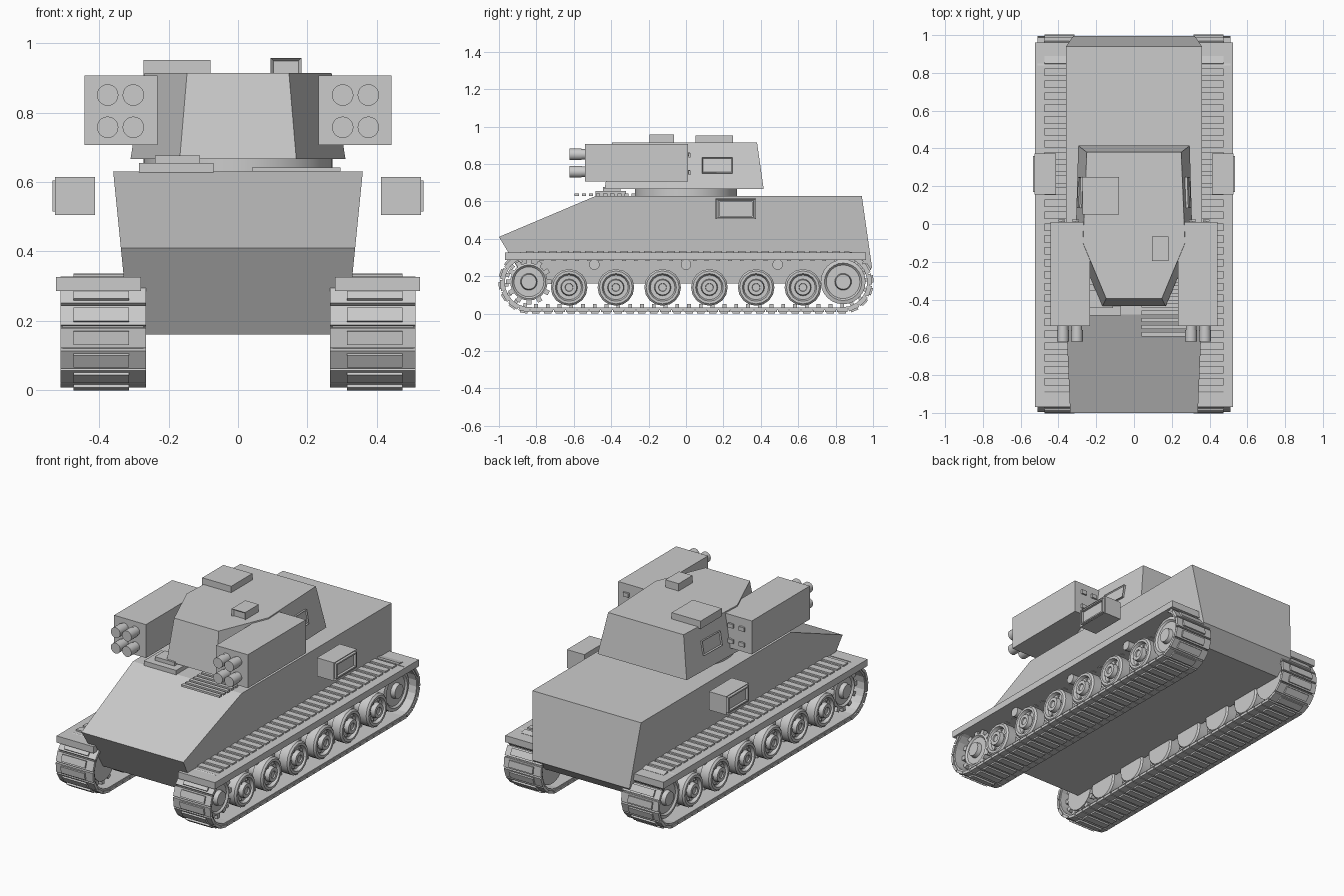
import bpy, bmesh
from math import pi, sin, cos, atan2
from mathutils import Matrix, Vector

if "Cube" in bpy.data.objects:
    bpy.data.objects.remove(bpy.data.objects["Cube"])

grey = bpy.data.materials.new("light_grey")
grey.use_nodes = True
grey.diffuse_color = (0.6, 0.6, 0.6, 1)
grey.node_tree.nodes["Principled BSDF"].inputs["Base Color"].default_value = (0.6, 0.6, 0.6, 1)


def finish(bm, name, mirror=False, smooth=False):
    """Turn a bmesh into a named object, mirrored across x when asked."""
    bmesh.ops.recalc_face_normals(bm, faces=bm.faces)
    mesh = bpy.data.meshes.new(name)
    bm.to_mesh(mesh)
    bm.free()
    mesh.materials.append(grey)
    ob = bpy.data.objects.new(name, mesh)
    bpy.context.collection.objects.link(ob)
    if mirror:
        ob.modifiers.new("Mirror", 'MIRROR')
    if smooth:
        bpy.ops.object.select_all(action='DESELECT')
        ob.select_set(True)
        bpy.context.view_layer.objects.active = ob
        bpy.ops.object.shade_smooth_by_angle(angle=0.6)
    return ob


def add_box(bm, x, y, z, turn=None):
    """Box from (min, max) pairs; returns its faces."""
    size = Matrix.Diagonal((x[1] - x[0], y[1] - y[0], z[1] - z[0], 1))
    mid = Matrix.Translation((sum(x) / 2, sum(y) / 2, sum(z) / 2))
    m = (turn or Matrix()) @ mid @ size
    verts = bmesh.ops.create_cube(bm, size=1, matrix=m)["verts"]
    return list({f for v in verts for f in v.link_faces})


def inset_side(bm, faces, direction, thickness, depth):
    """Frame and recess the face that looks along a direction."""
    bm.normal_update()
    face = max(faces, key=lambda f: f.normal.dot(Vector(direction)))
    bmesh.ops.inset_region(bm, faces=[face], thickness=thickness, depth=0)
    bmesh.ops.translate(bm, verts=face.verts, vec=-depth * Vector(direction))


def box(name, x, y, z, mirror=False):
    bm = bmesh.new()
    add_box(bm, x, y, z)
    return finish(bm, name, mirror)


def loft(name, lower, upper):
    """Solid between two matching loops of points."""
    bm = bmesh.new()
    a, b = [[bm.verts.new(p) for p in loop] for loop in (lower, upper)]
    n = len(a)
    for i in range(n):
        bm.faces.new((a[i], a[(i + 1) % n], b[(i + 1) % n], b[i]))
    bm.faces.new(a[::-1])
    bm.faces.new(b)
    return finish(bm, name)


def add_lathe(bm, profile, y, z, segments):
    """Spin (x, radius) points about an axle parallel to x."""
    rings = [[bm.verts.new((x, y + r * cos(2 * pi * i / segments), z + r * sin(2 * pi * i / segments)))
              for i in range(segments)] for x, r in profile]
    for a, b in zip(rings, rings[1:]):
        for i in range(segments):
            j = (i + 1) % segments
            bm.faces.new((a[i], a[j], b[j], b[i]))
    bm.faces.new(rings[0])
    bm.faces.new(rings[-1])


def add_rod(bm, x, z, radius, y0, y1, segments=20):
    m = Matrix.Translation((x, (y0 + y1) / 2, z)) @ Matrix.Rotation(pi / 2, 4, 'X')
    bmesh.ops.create_cone(bm, cap_ends=True, segments=segments, radius1=radius,
                          radius2=radius, depth=y1 - y0, matrix=m)


# Hull: side profile widened towards the top
profile = [(-1, .41), (-.48, .63), (.94, .63), (.995, .245), (.9, .16), (-.85, .16)]
half = lambda z: .36 - .1 * (.63 - z)
loft("hull", [(-half(z), y, z) for y, z in profile], [(half(z), y, z) for y, z in profile])

# Turret ring and faceted turret
bm = bmesh.new()
bmesh.ops.create_cone(bm, cap_ends=True, segments=48, radius1=.273, radius2=.273, depth=.05,
                      matrix=Matrix.Translation((0, 0, .645)))
finish(bm, "turret_ring", smooth=True)


def turret_loop(points, z):
    return [(x, y, z) for x, y in points] + [(-x, y, z) for x, y in reversed(points)]


loft("turret", turret_loop([(.168, -.435), (.31, -.1), (.295, .415)], .667),
     turret_loop([(.147, -.395), (.27, -.1), (.25, .38)], .914))

# Turret side panels, leaning with the wall
bm = bmesh.new()
lean = Matrix.Translation((.284, .167, .792)) @ Matrix.Rotation(-.165, 4, 'Y') @ Matrix.Rotation(.035, 4, 'Z')
inset_side(bm, add_box(bm, (-.03, .008), (-.082, .082), (-.042, .042), lean), (1, 0, 0), .008, .006)
finish(bm, "turret_side_panel", mirror=True)

# Roof hatch and sight
box("roof_hatch", (-.272, -.08), (.05, .25), (.905, .952))
bm = bmesh.new()
inset_side(bm, add_box(bm, (.094, .183), (-.195, -.065), (.905, .958)), (0, -1, 0), .012, .01)
finish(bm, "roof_sight")

# Launcher pods with four tubes and rear connectors
box("launcher_pod", (.232, .443), (-.54, .01), (.707, .907), mirror=True)
tubes, plugs = bmesh.new(), bmesh.new()
for x in (.302, .376):
    for z in (.758, .851):
        add_rod(tubes, x, z, .028, -.62, -.53)
        add_rod(tubes, x, z, .031, -.622, -.56)
        add_rod(plugs, x, z, .009, .0, .022, 10)
        add_box(plugs, (x - .01, x + .025), (.014, .024), (z - .016, z + .008))
finish(tubes, "launch_tubes", mirror=True, smooth=True)
finish(plugs, "pod_connectors", mirror=True)

# Front deck: stepped hatch and grille slats
box("deck_hatch", (-.285, -.07), (-.485, -.32), (.6, .655))
box("deck_hatch_lid", (-.24, -.11), (-.445, -.35), (.65, .677))
bm = bmesh.new()
for i in range(9):
    y = -.595 + i * .038
    add_box(bm, (.04, .295), (y, y + .022), (.63, .642))
finish(bm, "deck_grille")

# Side stowage boxes with a framed outer face
bm = bmesh.new()
inset_side(bm, add_box(bm, (.413, .528), (.157, .373), (.505, .615)), (1, 0, 0), .012, .008)
add_box(bm, (.5, .535), (.17, .36), (.515, .523))
add_box(bm, (.5, .535), (.17, .36), (.597, .605))
add_box(bm, (.5, .535), (.17, .178), (.515, .605))
add_box(bm, (.5, .535), (.352, .36), (.515, .605))
finish(bm, "stowage_box", mirror=True)

# Fenders
box("fender", (.28, .525), (-.968, .962), (.286, .326), mirror=True)

# Tracks: belt plus links and pads round a stadium path
END, MID, RADIUS = .835, .1675, .15
straight, arc = 2 * END, pi * RADIUS
LENGTH = 2 * (straight + arc)


def on_track(s):
    """Frame at distance s: local y runs along the path, local z points outward."""
    side, s = divmod(s, straight + arc)
    if s < straight:
        y, angle = -END + s, 0
    else:
        y, angle = END, -(s - straight) / RADIUS
    flip = Matrix.Rotation(pi * side, 4, 'X')
    return Matrix.Translation((0, 0, MID)) @ flip @ Matrix.Translation((0, y, 0)) @ Matrix.Rotation(angle, 4, 'X')


bm = bmesh.new()
LINKS = 68
for i in range(LINKS):
    m = on_track(i * LENGTH / LINKS)
    add_box(bm, (.266, .512), (-.029, .029), (.142, .158), m)
    add_box(bm, (.315, .474), (-.02, .02), (.15, .1675), m)
    add_box(bm, (.38, .405), (-.01, .01), (.115, .145), m)
finish(bm, "track_links", mirror=True)

bm = bmesh.new()
STEPS = 96
rings = []
for i in range(STEPS):
    m = on_track(i * LENGTH / STEPS)
    rings.append([bm.verts.new(m @ Vector(p)) for p in
                  ((.272, 0, .134), (.506, 0, .134), (.506, 0, .148), (.272, 0, .148))])
for a, b in zip(rings, rings[1:] + rings[:1]):
    for k in range(4):
        bm.faces.new((a[k], a[(k + 1) % 4], b[(k + 1) % 4], b[k]))
finish(bm, "track_belt", mirror=True)

# Road wheels: paired dished rims with hub and bolts
bm = bmesh.new()
for i in range(6):
    y = -.625 + i * .25
    add_lathe(bm, [(.29, .07), (.29, .09), (.3, .098), (.36, .098), (.365, .05), (.42, .05),
                   (.425, .098), (.48, .098), (.49, .088), (.49, .074), (.472, .066),
                   (.472, .045), (.498, .041), (.498, .022), (.49, .02)], y, .14, 16)
    for k in range(6):
        a = k * pi / 3
        add_lathe(bm, [(.465, .007), (.48, .007)], y + .056 * cos(a), .14 + .056 * sin(a), 6)
finish(bm, "road_wheels", mirror=True, smooth=True)

# Rear idler, toothed front sprocket and return rollers
bm = bmesh.new()
add_lathe(bm, [(.3, .09), (.3, .12), (.46, .12), (.465, .1), (.455, .09), (.455, .045), (.48, .04)], .84, .17, 24)
finish(bm, "rear_idler", mirror=True, smooth=True)
bm = bmesh.new()
add_lathe(bm, [(.3, .1), (.46, .1), (.465, .09), (.455, .08), (.455, .045), (.48, .04)], -.84, .17, 24)
for k in range(12):
    m = Matrix.Translation((0, -.84, .17)) @ Matrix.Rotation(k * pi / 6, 4, 'X')
    for x in (.305, .435):
        add_box(bm, (x, x + .025), (-.013, .013), (.09, .122), m)
finish(bm, "front_sprocket", mirror=True, smooth=True)
bm = bmesh.new()
for y in (-.49, 0, .49):
    add_lathe(bm, [(.3, .028), (.47, .028)], y, .262, 16)
finish(bm, "return_rollers", mirror=True, smooth=True)
